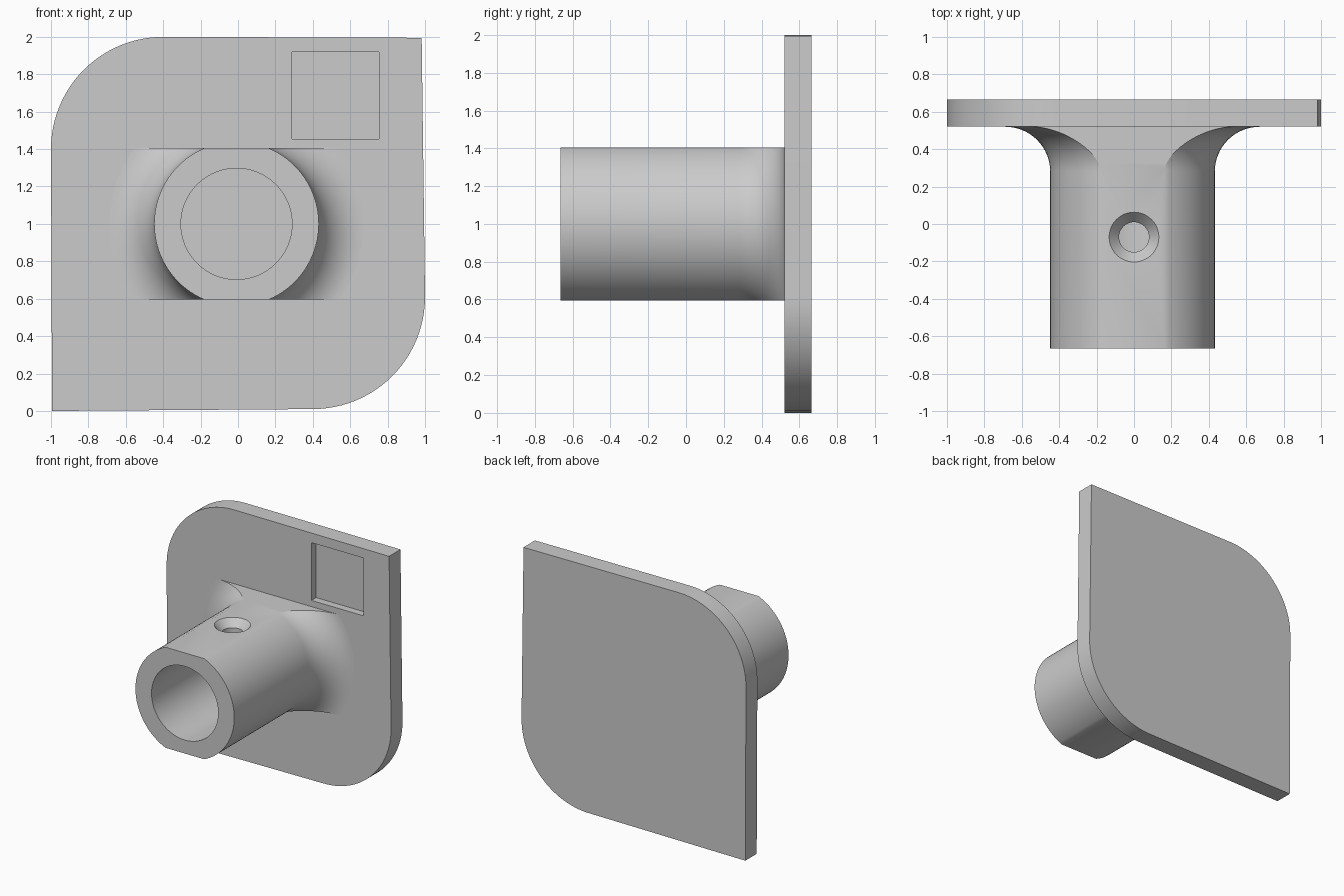
import bpy
import bmesh
import math
from mathutils import Matrix, Vector

old = bpy.data.objects.get("Cube")
if old:
    bpy.data.objects.remove(old, do_unlink=True)

grey = bpy.data.materials.new("plain_grey")
grey.use_nodes = True
COLOUR = (0.6, 0.6, 0.6, 1)
grey.diffuse_color = COLOUR
grey.node_tree.nodes["Principled BSDF"].inputs["Base Color"].default_value = COLOUR

FRONT, FACE, BACK = -0.665, 0.52, 0.665
AXIS = Vector((-0.008, 0, 1))


def make_object(name, bm):
    bmesh.ops.recalc_face_normals(bm, faces=bm.faces)
    mesh = bpy.data.meshes.new(name)
    bm.to_mesh(mesh)
    bm.free()
    mesh.materials.append(grey)
    obj = bpy.data.objects.new(name, mesh)
    bpy.context.collection.objects.link(obj)
    return obj


def lathe(name, profile, matrix, sides=96):
    """Revolve (radius, height) points about local z, with closed ends."""
    bm = bmesh.new()
    rings = []
    for r, h in profile:
        angles = [math.tau * i / sides for i in range(sides)]
        rings.append([bm.verts.new((r * math.cos(a), r * math.sin(a), h)) for a in angles])
    for a, b in zip(rings, rings[1:]):
        for i in range(sides):
            j = (i + 1) % sides
            bm.faces.new((a[i], a[j], b[j], b[i]))
    bm.faces.new(rings[0])
    bm.faces.new(rings[-1])
    bm.transform(matrix)
    return make_object(name, bm)


def box(name, low, high):
    low, high = Vector(low), Vector(high)
    bm = bmesh.new()
    bmesh.ops.create_cube(bm, size=1)
    bm.transform(Matrix.Translation((low + high) / 2) @ Matrix.Diagonal((high - low).to_4d()))
    return make_object(name, bm)


def cut(target, cutter):
    cutter.hide_render = True
    mod = target.modifiers.new("cut", 'BOOLEAN')
    mod.operation = 'DIFFERENCE'
    mod.solver = 'EXACT'
    mod.object = cutter
    bpy.context.view_layer.objects.active = target
    bpy.ops.object.modifier_apply(modifier=mod.name)
    bpy.data.objects.remove(cutter, do_unlink=True)


def smooth(obj):
    bpy.ops.object.select_all(action='DESELECT')
    obj.select_set(True)
    bpy.context.view_layer.objects.active = obj
    bpy.ops.object.shade_smooth_by_angle(angle=math.radians(25))


# Plate: two opposite corners rounded, two sharp
def corner(cx, cz, start, r=0.6, steps=24):
    angles = [start + math.pi / 2 * i / steps for i in range(steps + 1)]
    return [(cx + r * math.cos(a), cz + r * math.sin(a)) for a in angles]


outline = [(0.982, 1.995)] + corner(-0.4, 1.4, math.pi / 2)
outline += [(-0.994, 0)] + corner(0.4, 0.61, -math.pi / 2)
bm = bmesh.new()
face = bm.faces.new([bm.verts.new((x, FACE, z)) for x, z in outline])
side = bmesh.ops.extrude_face_region(bm, geom=[face])["geom"]
verts = [v for v in side if isinstance(v, bmesh.types.BMVert)]
bmesh.ops.translate(bm, vec=(0, BACK - FACE, 0), verts=verts)
plate = make_object("mounting_plate", bm)

# Shallow square pocket in the plate face
cut(plate, box("pocket_cutter", (0.29, FACE - 0.1, 1.455), (0.755, FACE + 0.06, 1.92)))

# Socket: tube flaring into the plate through a concave fillet
R, FILLET = 0.44, 0.24
along_y = Matrix.Translation(AXIS) @ Matrix.Rotation(-math.pi / 2, 4, 'X')
profile = [(R, FRONT)]
for i in range(17):
    a = math.pi / 2 * i / 16
    profile.append((R + FILLET * (1 - math.cos(a)), FACE - FILLET * (1 - math.sin(a))))
profile.append((R + FILLET, FACE + 0.02))
socket = lathe("tube_socket", profile, along_y)

# Flats above and below the tube
for low, high in ((0.2, 0.595), (1.405, 1.8)):
    cut(socket, box("flat_cutter", (-1, -1, low), (1, 1, high)))

# Bore, open at the front
cut(socket, lathe("bore_cutter", [(0.297, FRONT - 0.1), (0.297, FACE - 0.02)], along_y))

# Countersunk screw hole through the upper wall
hole = [(0.08, 1.1), (0.08, 1.345), (0.133, 1.405), (0.142, 1.415)]
cut(socket, lathe("screw_hole_cutter", hole, Matrix.Translation((0, -0.07, 0)), 48))

for part in (plate, socket):
    smooth(part)
